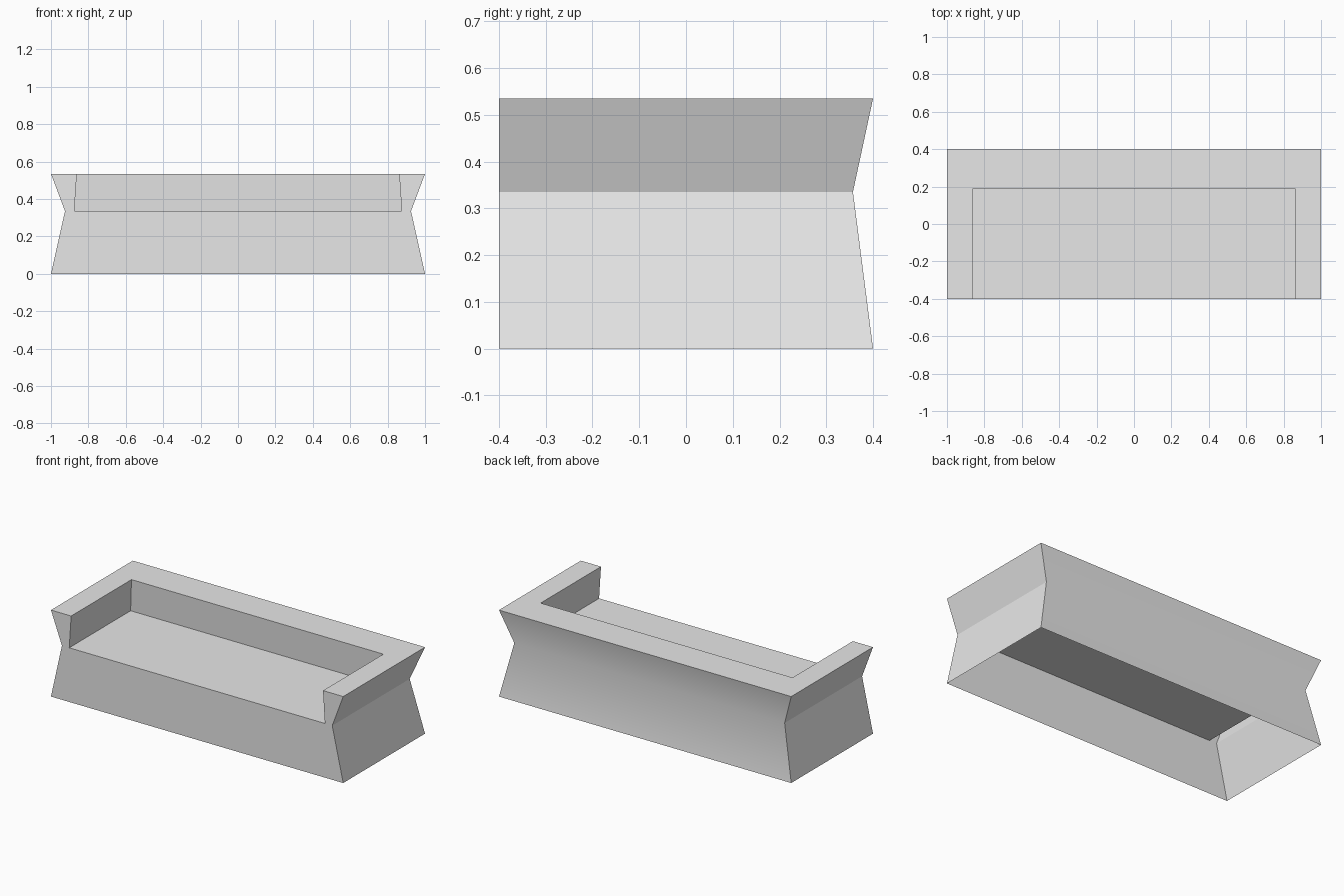
import bpy
import bmesh
import math

cube = bpy.data.objects.get("Cube")
if cube:
    bpy.data.objects.remove(cube, do_unlink=True)

# Plain grey finish
grey = bpy.data.materials.new("light_grey")
grey.use_nodes = True
colour = (0.8, 0.8, 0.8, 1.0)
grey.diffuse_color = colour
grey.node_tree.nodes["Principled BSDF"].inputs["Base Color"].default_value = colour

FRONT = -0.4
# Half width, back edge and height of each U-shaped section, outside to inside
sections = [
    (1.0, 0.4, 0.0),        # ground edge
    (0.925, 0.357, 0.335),  # pinched waist
    (1.0, 0.4, 0.535),      # outer rim
    (0.862, 0.19, 0.535),   # inner rim
    (0.875, 0.20, 0.335),   # seat edge
]

bm = bmesh.new()


def u_section(half, back, z):
    corners = [(-half, FRONT), (-half, back), (half, back), (half, FRONT)]
    return [bm.verts.new((x, y, z)) for x, y in corners]


rings = [u_section(*s) for s in sections]

# Outer walls, rim and inner walls
for low, high in zip(rings, rings[1:]):
    for i in range(3):
        bm.faces.new((low[i + 1], low[i], high[i], high[i + 1]))

# Seat, then the flat front with both arm ends; the underside stays open
bm.faces.new(rings[-1][::-1])
outline = [r[0] for r in rings] + [r[-1] for r in reversed(rings)]
bm.faces.new(outline[::-1])

mesh = bpy.data.meshes.new("bench_shell")
bm.to_mesh(mesh)
bm.free()
mesh.materials.append(grey)
bench = bpy.data.objects.new("bench_shell", mesh)
bpy.context.collection.objects.link(bench)

# Soft crease on the back, sharp corners elsewhere
bpy.ops.object.select_all(action="DESELECT")
bench.select_set(True)
bpy.context.view_layer.objects.active = bench
bpy.ops.object.shade_smooth_by_angle(angle=math.radians(30))
